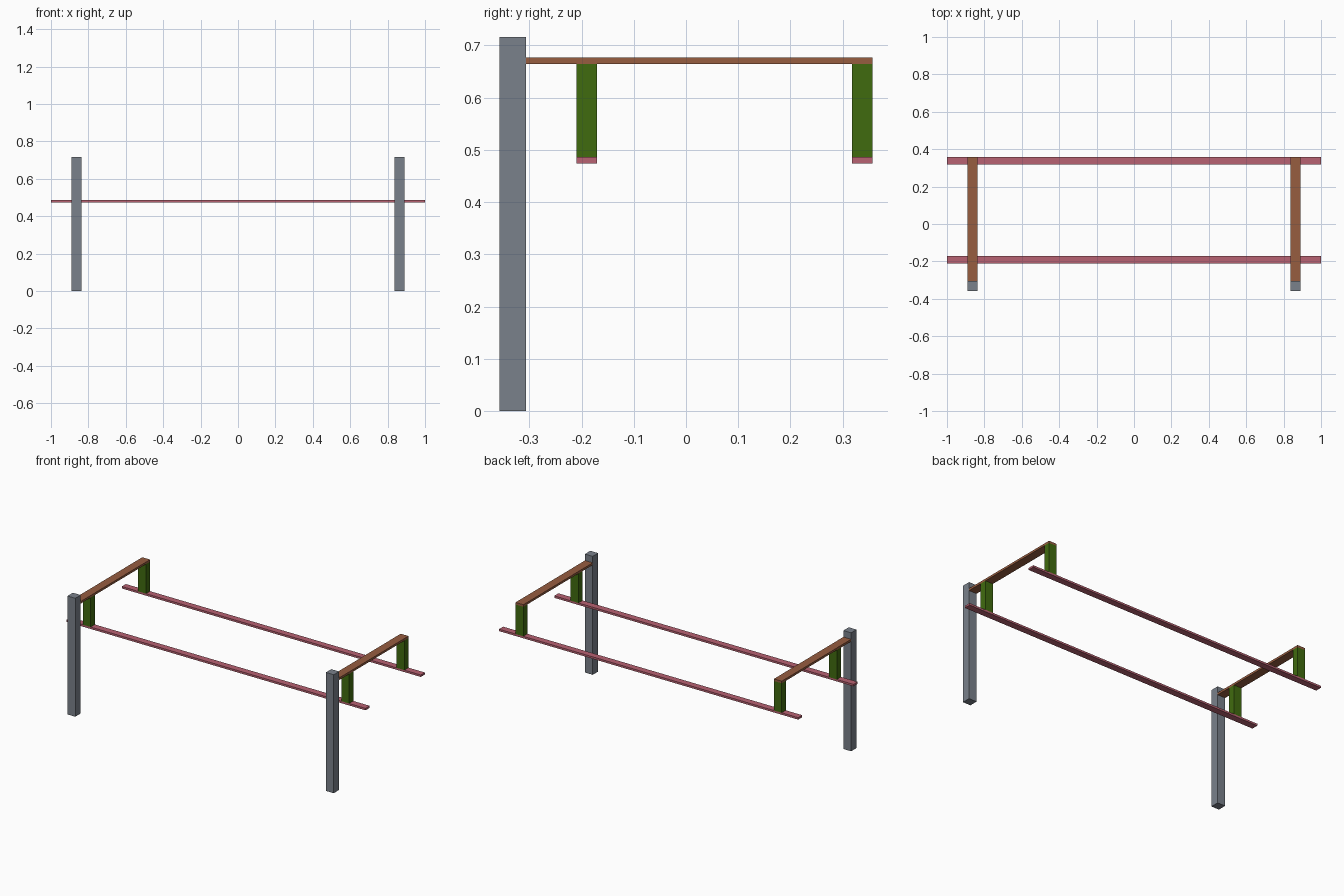
import bpy
import bmesh
from mathutils import Vector

cube = bpy.data.objects.get("Cube")
if cube:
    bpy.data.objects.remove(cube, do_unlink=True)


def material(name, rgb):
    """Flat material from 0-255 sRGB values."""
    lin = [((c / 255 + 0.055) / 1.055) ** 2.4 for c in rgb]
    mat = bpy.data.materials.new(name)
    mat.use_nodes = True
    mat.diffuse_color = (*lin, 1)
    mat.node_tree.nodes["Principled BSDF"].inputs["Base Color"].default_value = (*lin, 1)
    return mat


GREY = material("slate grey", (122, 129, 139))
BROWN = material("wood brown", (151, 93, 64))
GREEN = material("leaf green", (64, 107, 15))
PINK = material("dusty pink", (184, 98, 114))


def box(name, low, high, mat):
    """Axis-aligned box between two corners."""
    low, high = Vector(low), Vector(high)
    bm = bmesh.new()
    bmesh.ops.create_cube(bm, size=1)
    bmesh.ops.scale(bm, vec=high - low, verts=bm.verts)
    mesh = bpy.data.meshes.new(name)
    bm.to_mesh(mesh)
    bm.free()
    mesh.materials.append(mat)
    obj = bpy.data.objects.new(name, mesh)
    obj.location = (low + high) / 2
    bpy.context.collection.objects.link(obj)


POST_X, HALF = 0.864, 0.026        # post centre and half width
BACK, FRONT = 0.357, -0.357
RAILS = {"front": (-0.21, -0.17), "back": (0.318, BACK)}
RAIL_Z, HANGER_Z, BEAM_Z, POST_Z = 0.474, 0.486, 0.664, 0.716

# Posts, cantilever beams and hangers on each side
for side, cx in (("left", POST_X), ("right", -POST_X)):
    x0, x1 = cx - HALF, cx + HALF
    box(f"{side}_post", (x0, FRONT, 0), (x1, -0.306, POST_Z), GREY)
    # The beam starts at the post's rear face
    box(f"{side}_beam", (x0, -0.306, BEAM_Z), (x1, BACK, 0.677), BROWN)
    for place, (y0, y1) in RAILS.items():
        box(f"{side}_{place}_hanger", (x0, y0, HANGER_Z), (x1, y1, BEAM_Z), GREEN)

# Long rails carried by the hangers
for place, (y0, y1) in RAILS.items():
    box(f"{place}_rail", (-1, y0, RAIL_Z), (1, y1, HANGER_Z), PINK)
